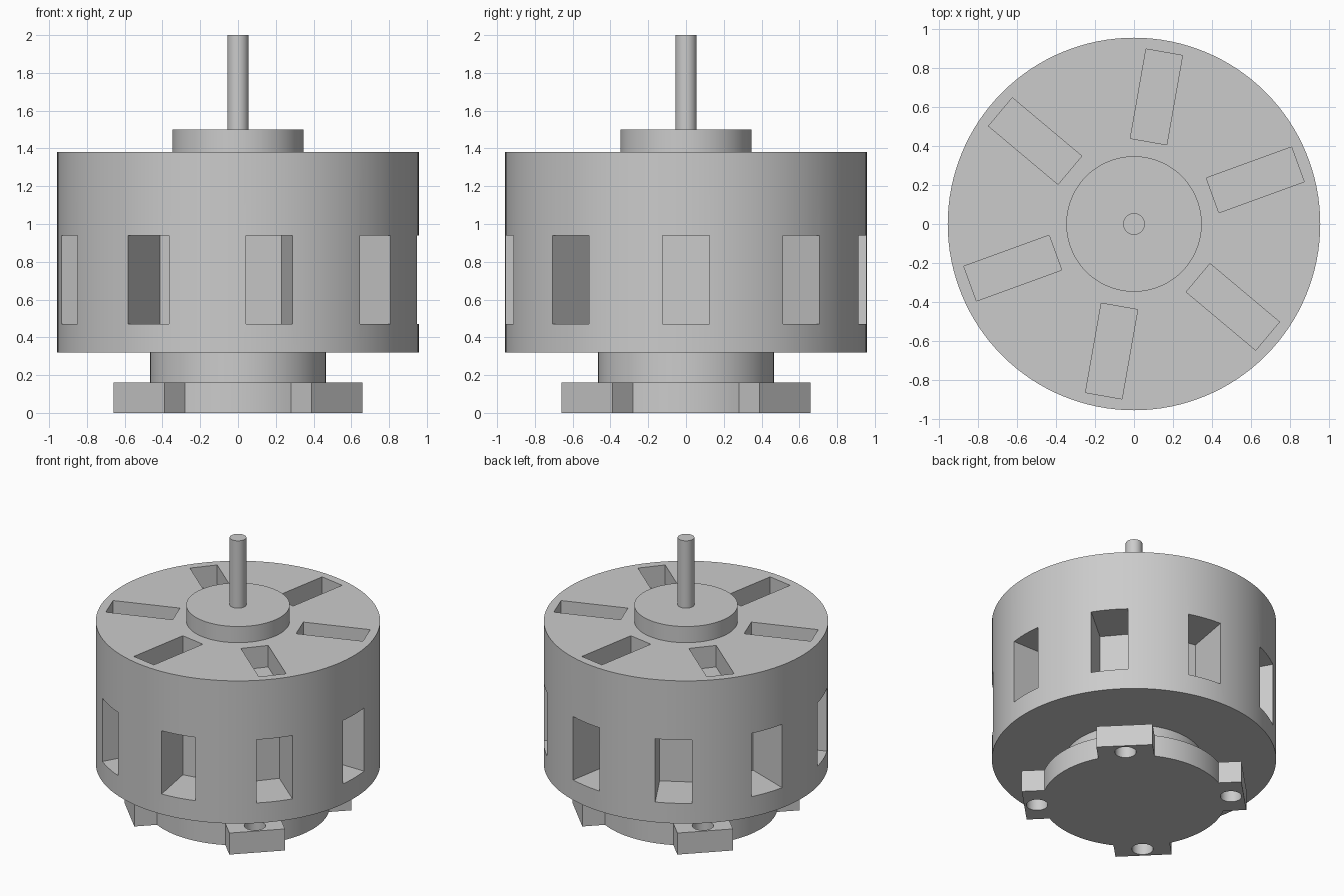
import bpy, bmesh
from math import sin, cos, asin, pi, radians
from mathutils import Matrix, Vector

if "Cube" in bpy.data.objects:
    bpy.data.objects.remove(bpy.data.objects["Cube"])

grey = bpy.data.materials.new("plain grey")
grey.use_nodes = True
GREY = (0.6, 0.6, 0.6, 1)
grey.diffuse_color = GREY
grey.node_tree.nodes["Principled BSDF"].inputs["Base Color"].default_value = GREY


def add_prism(bm, outline, z0, z1):
    """Extrude a flat outline between two heights."""
    bottom = bm.faces.new([bm.verts.new((x, y, z0)) for x, y in outline])
    result = bmesh.ops.extrude_face_region(bm, geom=[bottom], use_keep_orig=True)
    top = [v for v in result["geom"] if isinstance(v, bmesh.types.BMVert)]
    bmesh.ops.translate(bm, vec=(0, 0, z1 - z0), verts=top)


def circle(radius, sides=96, cx=0, cy=0):
    return [(cx + radius * cos(2 * pi * i / sides), cy + radius * sin(2 * pi * i / sides))
            for i in range(sides)]


def radial_box(r0, r1, width, angle):
    """Rectangle outline running outward from r0 to r1 at an angle."""
    turn = Matrix.Rotation(angle, 2)
    h = width / 2
    return [tuple(turn @ Vector(p)) for p in ((r0, -h), (r1, -h), (r1, h), (r0, h))]


def make_object(name, prisms):
    bm = bmesh.new()
    for outline, z0, z1 in prisms:
        add_prism(bm, outline, z0, z1)
    bmesh.ops.recalc_face_normals(bm, faces=bm.faces)
    mesh = bpy.data.meshes.new(name)
    bm.to_mesh(mesh)
    bm.free()
    mesh.materials.append(grey)
    obj = bpy.data.objects.new(name, mesh)
    bpy.context.collection.objects.link(obj)
    return obj


def cut(obj, prisms):
    """Subtract a set of prisms and keep the finished mesh."""
    cutter = make_object(obj.name + "_cutter", prisms)
    cutter.hide_render = True
    mod = obj.modifiers.new("cut", "BOOLEAN")
    mod.operation = "DIFFERENCE"
    mod.solver = "EXACT"
    mod.object = cutter
    graph = bpy.context.evaluated_depsgraph_get()
    mesh = bpy.data.meshes.new_from_object(obj.evaluated_get(graph))
    obj.modifiers.clear()
    obj.data = mesh
    bpy.data.objects.remove(cutter)


# Drum housing with side windows and shallow top slots
housing = make_object("housing", [(circle(0.957, 128), 0.32, 1.38)])
windows = [(radial_box(0.61, 1.1, 0.25, radians(40 * i)), 0.47, 0.94) for i in range(9)]
slots = [(radial_box(0.43, 0.896, 0.19, radians(20 + 60 * i)), 1.22, 1.5) for i in range(6)]
cut(housing, windows + slots)

# Mounting base: round plate with four diagonal tabs
plate_r, tab_r, tab_half = 0.617, 0.742, 0.19
spread = asin(tab_half / plate_r)
outline = []
for k in range(4):
    a = pi / 4 + k * pi / 2
    tab = radial_box(0, tab_r, 2 * tab_half, a)
    outline += [tab[1], tab[2]]
    steps = 16
    for i in range(steps + 1):
        t = a + spread + (pi / 2 - 2 * spread) * i / steps
        outline.append((plate_r * cos(t), plate_r * sin(t)))
base = make_object("mounting_base", [(outline, 0, 0.16)])
diagonals = [pi / 4 + k * pi / 2 for k in range(4)]
cut(base, [(circle(0.072, 32, 0.655 * cos(a), 0.655 * sin(a)), -0.1, 0.3) for a in diagonals])

# Neck, top hub and shaft
neck = make_object("neck", [(circle(0.465), 0.16, 0.32)])
hub = make_object("hub", [(circle(0.348), 1.38, 1.5)])
shaft = make_object("shaft", [(circle(0.056, 48), 1.5, 2.0)])

# Smooth round walls, crisp edges
bpy.ops.object.select_all(action="DESELECT")
for obj in (housing, base, neck, hub, shaft):
    obj.select_set(True)
bpy.context.view_layer.objects.active = housing
bpy.ops.object.shade_smooth_by_angle(angle=radians(30))
